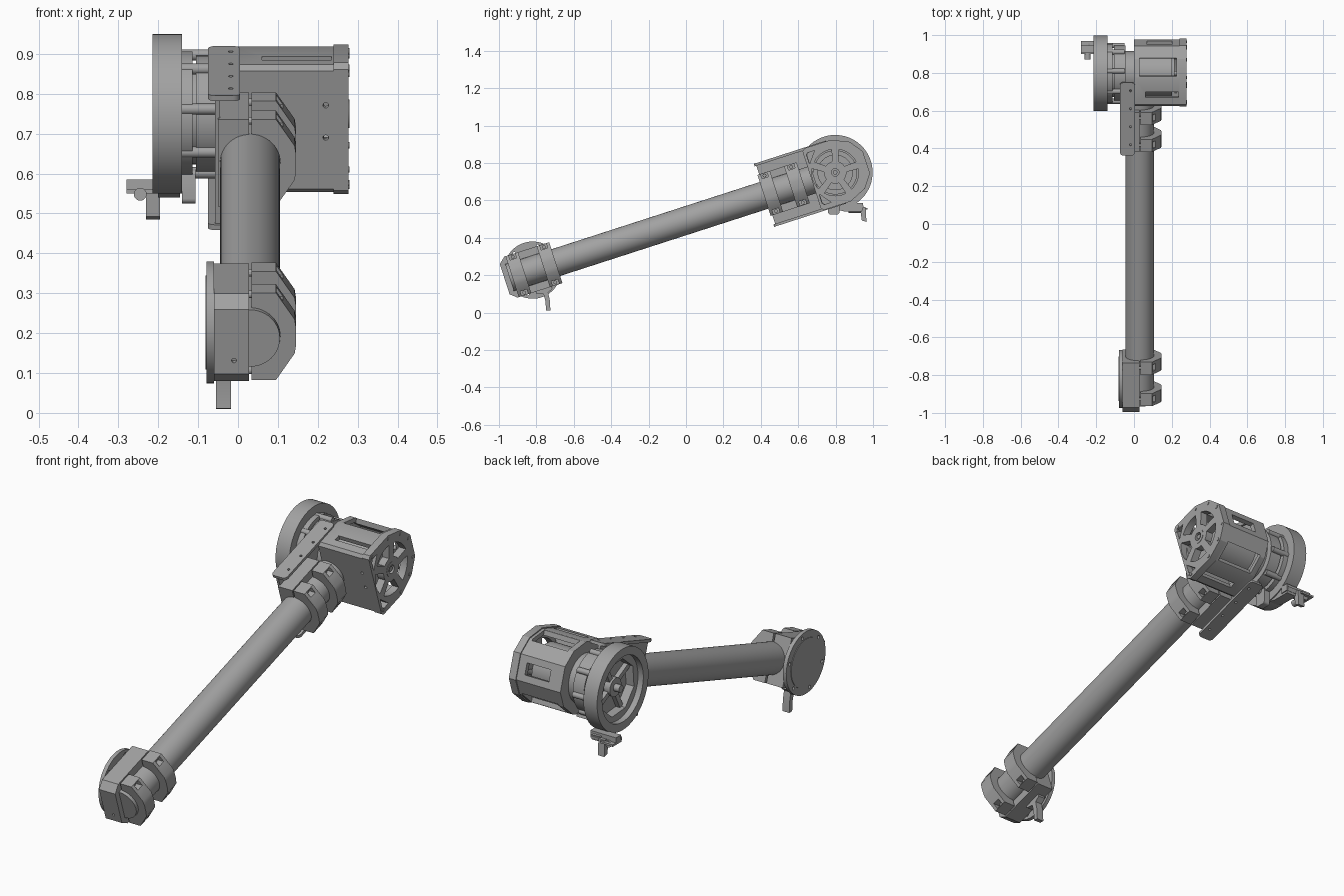
import bpy, bmesh
from math import cos, sin, radians, pi
from mathutils import Matrix, Vector

cube = bpy.data.objects.get("Cube")
if cube:
    bpy.data.objects.remove(cube, do_unlink=True)

mat = bpy.data.materials.new("machined grey")
mat.use_nodes = True
GREY = (0.36, 0.36, 0.36, 1)
mat.diffuse_color = GREY
mat.node_tree.nodes["Principled BSDF"].inputs["Base Color"].default_value = GREY

# Parts are drawn along a level arm (x across, y along, z up), then tilted into place
TILT = Matrix.Translation((0, -0.82, 0.227)) @ Matrix.Rotation(radians(17.9), 4, 'X')
HUB = 1.70          # distance between the two joint centres
parts = []


def prism(name, pts, lo, hi, axis='x', off=0.0):
    """Extrude a 2D outline along one axis; off shifts it along the arm."""
    def place(a, b, t):
        return {'x': (t, a + off, b), 'y': (a, t, b), 'z': (a, b, t)}[axis]
    bm = bmesh.new()
    ends = [[bm.verts.new(place(a, b, t)) for a, b in pts] for t in (lo, hi)]
    n = len(pts)
    bm.faces.new(ends[0])
    bm.faces.new(ends[1][::-1])
    for i in range(n):
        j = (i + 1) % n
        bm.faces.new((ends[0][i], ends[1][i], ends[1][j], ends[0][j]))
    bmesh.ops.recalc_face_normals(bm, faces=bm.faces)
    me = bpy.data.meshes.new(name)
    bm.to_mesh(me)
    bm.free()
    me.materials.append(mat)
    ob = bpy.data.objects.new(name, me)
    bpy.context.collection.objects.link(ob)
    parts.append(ob)
    return ob


def rect(a0, a1, b0, b1):
    return [(a0, b0), (a1, b0), (a1, b1), (a0, b1)]


def arc(r, a0, a1, n, ca=0.0, cb=0.0):
    step = radians(a1 - a0) / n
    return [(ca + r * cos(radians(a0) + i * step), cb + r * sin(radians(a0) + i * step))
            for i in range(n + 1)]


def circle(r, ca=0.0, cb=0.0, n=48):
    return arc(r, 0, 360, n, ca, cb)[:-1]


def rounded(a0, a1, b0, b1, r):
    return (arc(r, 0, 90, 5, a1 - r, b1 - r) + arc(r, 90, 180, 5, a0 + r, b1 - r)
            + arc(r, 180, 270, 5, a0 + r, b0 + r) + arc(r, 270, 360, 5, a1 - r, b0 + r))


def cut(ob, cutters):
    """Subtract the cutters, bake the result and remove them."""
    for c in cutters:
        c.hide_render = True
        m = ob.modifiers.new("cut", 'BOOLEAN')
        m.operation, m.object, m.solver = 'DIFFERENCE', c, 'EXACT'
    bpy.context.view_layer.update()
    dg = bpy.context.evaluated_depsgraph_get()
    me = bpy.data.meshes.new_from_object(ob.evaluated_get(dg))
    ob.modifiers.clear()
    ob.data = me
    for c in cutters:
        parts.remove(c)
        bpy.data.objects.remove(c, do_unlink=True)
    return ob


def flip(pts):
    return [(a, -b) for a, b in pts]


# Main tube
prism("arm_tube", circle(0.075, 0.03, 0), -0.13, 1.57, 'y')

# Clamp straps with bolts, two at each end of the tube
strap = [(0.034, 0.115), (0.095, 0.115), (0.142, 0.045), (0.146, 0.02),
         (0.146, -0.02), (0.142, -0.045), (0.095, -0.115), (0.034, -0.115)]
strap += arc(0.076, -87, 87, 24, 0.03, 0)
for i, u in enumerate((-0.115, 0.06, 1.30, 1.45)):
    pockets = [prism("cutter", rect(u + 0.017, u + 0.053, s * 0.1 - 0.012, s * 0.1 + 0.012),
                     0.075, 0.2, 'x') for s in (-1, 1)]
    cut(prism(f"clamp_strap_{i}", strap, u, u + 0.07, 'y'), pockets)
    for s in (-1, 1):
        prism(f"clamp_bolt_{i}_{s}", circle(0.01, u + 0.035, s * 0.1, 12), 0.02, 0.086)

# Lower joint: chamfered block, end disc, bolts and curved finger
lower = [(0.125, -0.115), (0.125, 0.115), (-0.122, 0.115), (-0.157, 0.085),
         (-0.157, -0.085), (-0.122, -0.115)]
holes = [prism("cutter", circle(0.006, -0.01, b, 12), -0.2, -0.14, 'y') for b in (-0.05, 0.115)]
cut(prism("lower_clamp_block", lower, -0.06, 0.028), holes[:1])
parts.remove(holes[1])
bpy.data.objects.remove(holes[1], do_unlink=True)
rim = [prism("cutter", circle(0.008, 0.132 * cos(k * pi / 3), 0.132 * sin(k * pi / 3), 12), -0.1, 0)
       for k in range(6)]
cut(prism("lower_joint_disc", circle(0.153), -0.079, -0.06), rim)
prism("lower_cover_disc", circle(0.118), -0.082, -0.075)
finger = [(-0.02, -0.113), (0.07, -0.113), (0.07, -0.128), (0.042, -0.14), (0.038, -0.18),
          (0.024, -0.236), (0.002, -0.228), (0.014, -0.18), (0.016, -0.14), (-0.02, -0.125)]
prism("stop_finger", finger, -0.055, -0.018)

# Upper clamp block and the channel bracket that carries the drive
prism("upper_clamp_block", rect(1.30, 1.52, -0.115, 0.115), -0.05, 0.028)
prism("bracket_web", rect(1.31, 1.70, -0.17, 0.17), -0.058, -0.045)
for s in (-1, 1):
    b = s * 0.17
    outline = rounded(-0.075, 0.005, 1.30, 1.705, 0.018)
    holes = [prism("cutter", circle(0.006, -0.018, u, 12), b - 0.03, b + 0.03, 'z')
             for u in (1.36, 1.46, 1.56, 1.66)]
    cut(prism(f"bracket_flange_{s}", outline, b - 0.007, b + 0.007, 'z'), holes)

# Drive housing: shell with long windows
half = [(0.17, 0.06), (0.12, 0.128), (0.03, 0.168), (-0.118, 0.168), (-0.132, 0.155)]
shell = half + flip(half)[::-1]
inner = [(a * 0.87, b * 0.87) for a, b in shell]
window = [(0.035, 0.09), (0.10, 0.07), (0.135, 0.145), (0.035, 0.2)]
slot = rect(-0.08, -0.05, 0.12, 0.2)
cutters = [prism("cutter", inner, 0.02, 0.3, off=HUB),
           prism("cutter", rect(0.12, 0.2, -0.028, 0.028), 0.07, 0.2, off=HUB)]
for side in (window, flip(window)):
    cutters.append(prism("cutter", side, 0.03, 0.225, off=HUB))
for side in (slot, flip(slot)):
    cutters.append(prism("cutter", side, 0.06, 0.235, off=HUB))
for b in (-0.02, 0.065):
    cutters.append(prism("cutter", circle(0.007, 0.22, b, 12), 1.5, 1.6, 'y'))
cut(prism("drive_housing", shell, 0.0, 0.245, off=HUB), cutters)

# Spoked end plate
plate = [(a * 1.03, b * 1.03) if a > -0.1 else (a, b * 1.03) for a, b in shell]
cutters = []
for k in range(5):
    mid = 36 + 72 * k
    sector = arc(0.125, mid - 27, mid + 27, 8) + arc(0.06, mid + 20, mid - 20, 6)
    cutters.append(prism("cutter", sector, 0.2, 0.3, off=HUB))
cutters.append(prism("cutter", circle(0.022, n=24), 0.2, 0.3, off=HUB))
for s in (-1, 1):
    corner = [(-0.117, s * 0.145), (-0.07, s * 0.145), (-0.117, s * 0.085)]
    cutters.append(prism("cutter", corner, 0.2, 0.3, off=HUB))
cut(prism("housing_end_plate", plate, 0.24, 0.277, off=HUB), cutters)
cut(prism("end_bearing", circle(0.036), 0.25, 0.279, off=HUB),
    [prism("cutter", circle(0.02), 0.2, 0.3, off=HUB)])
prism("motor_shaft", circle(0.012, n=20), 0.19, 0.275, off=HUB)
for a, b in plate:
    prism("plate_bolt", circle(0.008, a * 0.9, b * 0.9, 12), 0.27, 0.28, off=HUB)

# Motor and stepped reducer
for name, r, lo, hi in (("motor_body", 0.118, -0.05, 0.2), ("motor_cap", 0.095, 0.19, 0.215),
                        ("reducer_ring_inner", 0.147, -0.105, -0.045),
                        ("reducer_groove", 0.125, -0.12, -0.1),
                        ("reducer_ring_outer", 0.157, -0.142, -0.114)):
    prism(name, circle(r), lo, hi, off=HUB)
for k in range(8):
    t = radians(22.5 + 45 * k)
    prism("reducer_rod", circle(0.014, 0.148 * cos(t), 0.148 * sin(t), 16), -0.14, -0.05, off=HUB)

# Large output ring, open on its outer side, with an eight-sided lip
cut(prism("output_ring", circle(0.2, n=64), -0.214, -0.14, off=HUB),
    [prism("cutter", circle(0.16), -0.3, -0.185, off=HUB),
     prism("cutter", circle(0.135, n=8), -0.2, -0.1, off=HUB)])
prism("output_hub", circle(0.045), -0.175, -0.13, off=HUB)
prism("output_pin", circle(0.018, n=24), -0.205, -0.17, off=HUB)
for k in range(4):
    t = radians(45 + 90 * k)
    c, s = cos(t), sin(t)
    spoke = [(a * c - b * s, a * s + b * c) for a, b in rect(0.03, 0.14, -0.012, 0.012)]
    prism("output_spoke", spoke, -0.165, -0.14, off=HUB)

for ob in parts:
    ob.data.transform(TILT)

# Sensor bracket below the output ring, drawn upright
prism("sensor_gusset", [(0.77, 0.56), (0.93, 0.585), (0.95, 0.57), (0.94, 0.54), (0.85, 0.54)],
      -0.2, -0.145)
prism("sensor_tab", rounded(0.76, 0.82, 0.525, 0.61, 0.012), -0.14, -0.107)
prism("sensor_arm", rect(0.905, 0.945, 0.55, 0.585), -0.28, -0.14)
prism("sensor_fork", rect(-0.28, -0.21, 0.55, 0.56), 0.9, 0.97, 'y')
prism("sensor_post", [(0.93, 0.565), (0.96, 0.565), (0.965, 0.485), (0.94, 0.492)], -0.23, -0.195)
prism("sensor_barrel", circle(0.016, -0.245, 0.548, 20), 0.87, 0.955, 'y')

bpy.ops.object.select_all(action='DESELECT')
for ob in parts:
    ob.select_set(True)
bpy.context.view_layer.objects.active = parts[0]
bpy.ops.object.shade_smooth_by_angle(angle=radians(25))
